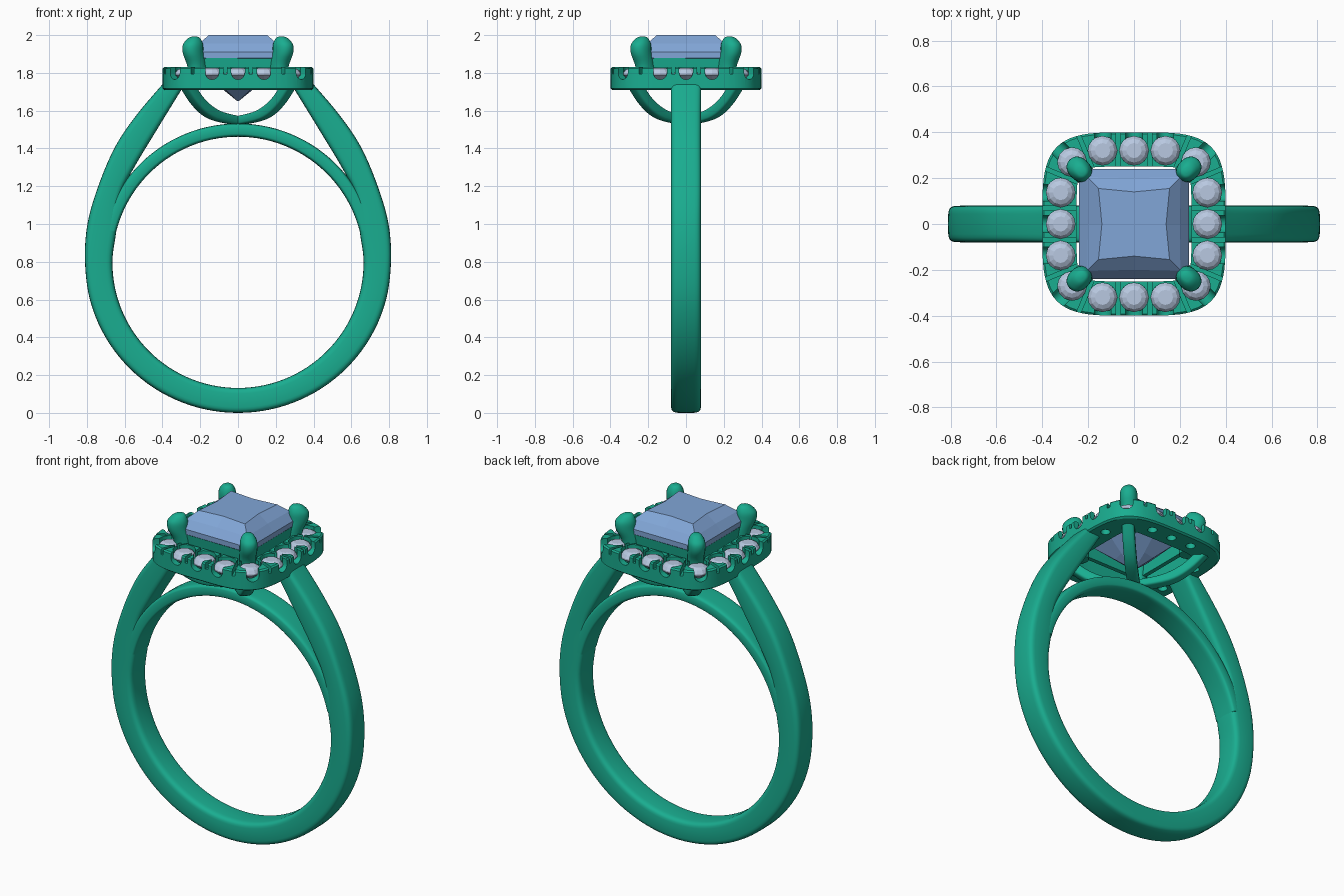
import bpy, bmesh
from math import sin, cos, pi, radians, copysign, sqrt
from mathutils import Vector, Matrix

if "Cube" in bpy.data.objects:
    bpy.data.objects.remove(bpy.data.objects["Cube"])


def material(name, rgb):
    m = bpy.data.materials.new(name)
    m.diffuse_color = (*rgb, 1)
    m.use_nodes = True
    m.node_tree.nodes["Principled BSDF"].inputs["Base Color"].default_value = m.diffuse_color
    return m


METAL = material("metal", (0.01, 0.42, 0.28))
BLUE = material("blue_gem", (0.22, 0.38, 0.68))
PALE = material("pale_gem", (0.48, 0.58, 0.75))


def loft(name, solids, mat, smooth=True, loop=False):
    """Skin each list of rings; cap the ends unless the rings form a loop."""
    bm = bmesh.new()
    for rings in solids:
        vs = [[bm.verts.new(p) for p in r] for r in rings]
        n = len(vs[0])
        for k in range(len(vs) if loop else len(vs) - 1):
            a, b = vs[k], vs[(k + 1) % len(vs)]
            for i in range(n):
                j = (i + 1) % n
                bm.faces.new((a[i], a[j], b[j], b[i]))
        if not loop:
            bm.faces.new(vs[0])
            bm.faces.new(vs[-1])
    bmesh.ops.remove_doubles(bm, verts=bm.verts, dist=1e-5)
    bmesh.ops.recalc_face_normals(bm, faces=bm.faces)
    me = bpy.data.meshes.new(name)
    bm.to_mesh(me)
    bm.free()
    ob = bpy.data.objects.new(name, me)
    bpy.context.collection.objects.link(ob)
    me.materials.append(mat)
    if smooth:
        shade(ob)
    return ob


def shade(ob):
    bpy.ops.object.select_all(action='DESELECT')
    ob.select_set(True)
    bpy.context.view_layer.objects.active = ob
    bpy.ops.object.shade_smooth_by_angle(angle=radians(32))


def spline(pts, steps=5):
    """Catmull-Rom curve through tuples of any length."""
    out = []
    for k in range(len(pts) - 1):
        p = [pts[max(0, min(len(pts) - 1, k + d))] for d in (-1, 0, 1, 2)]
        for s in range(steps):
            t = s / steps
            out.append(tuple(0.5 * (2*b + (c - a)*t + (2*a - 5*b + 4*c - d)*t*t
                                    + (3*b - a - 3*c + d)*t**3)
                             for a, b, c, d in zip(*p)))
    return out + [pts[-1]]


def band(stations, n=5, angle=0, sides=28):
    """Rings from (inner x, inner z, outer x, outer z, half width) stations."""
    rot = Matrix.Rotation(angle, 3, 'Z')
    rings = []
    for ix, iz, ox, oz, w in stations:
        ring = []
        for i in range(sides):
            a = 2 * pi * i / sides
            c = copysign(abs(cos(a)) ** (2 / n), cos(a))
            s = copysign(abs(sin(a)) ** (2 / n), sin(a))
            ring.append(rot @ Vector(((ix + ox)/2 + (ox - ix)/2*c, w*s,
                                      (iz + oz)/2 + (oz - iz)/2*c)))
        rings.append(ring)
    return rings


def cushion(r, n, z, count=96):
    out = []
    for i in range(count):
        a = 2 * pi * i / count
        k = r / (abs(cos(a))**n + abs(sin(a))**n) ** (1/n)
        out.append((k*cos(a), k*sin(a), z))
    return out


def circle(x, y, z, r, count=16):
    return [(x + r*cos(2*pi*i/count), y + r*sin(2*pi*i/count), z) for i in range(count)]


# Shank: round below, sweeping into cathedral arms above
CZ, R = 0.797, 0.665
half = []
for deg in range(-90, 1, 15):
    a = radians(deg)
    half.append((R*cos(a), CZ + R*sin(a), 0.81*cos(a), 0.8 + 0.8*sin(a), 0.08))
half += [(0.643, 0.97, 0.797, 1.0, 0.08), (0.622, 1.15, 0.74, 1.2, 0.08),
         (0.555, 1.29, 0.65, 1.41, 0.08), (0.435, 1.49, 0.535, 1.58, 0.08),
         (0.30, 1.71, 0.395, 1.745, 0.08)]
mirror = [(-a, b, -c, d, w) for a, b, c, d, w in half[:0:-1]]
loft("shank", [band(spline(mirror + half))], METAL)

# Thin bridge closing the finger hole
bridge = []
for i in range(49):
    a = radians(14 + 152 * i / 48)
    bridge.append((R*cos(a), CZ + R*sin(a), 0.735*cos(a), CZ + 0.735*sin(a), 0.079))
loft("finger_bridge", [band(bridge)], METAL)

# Curved basket arms and claw prongs on the four diagonals
q = sqrt(2)
arm = spline([(0, 1.57, 0, 1.522, 0.035), (0.11*q, 1.60, 0.14*q, 1.555, 0.035),
              (0.19*q, 1.66, 0.225*q, 1.625, 0.035), (0.245*q, 1.74, 0.295*q, 1.73, 0.035)])
claw = spline([(0.25, 1.73, 0.355, 1.73, 0.045), (0.25, 1.83, 0.36, 1.83, 0.045),
               (0.276, 1.90, 0.392, 1.90, 0.048), (0.28, 1.945, 0.395, 1.945, 0.047),
               (0.288, 1.972, 0.375, 1.972, 0.037), (0.30, 1.988, 0.353, 1.988, 0.023),
               (0.318, 1.993, 0.332, 1.993, 0.006)], 4)
diagonals = [radians(45 + 90*k) for k in range(4)]
loft("basket_arms", [band(arm, 4, a, 20) for a in diagonals], METAL)
loft("claw_prongs", [band(claw, 2.2, a, 20) for a in diagonals], METAL)

# Square gallery rail under the centre stone
loft("gallery_rail", [[cushion(r, 14, z) for r, z in
                       ((0.2, 1.76), (0.225, 1.76), (0.238, 1.88), (0.215, 1.88))]],
     METAL, loop=True)

# Halo plate
halo = loft("halo", [[cushion(r, n, z) for r, n, z in
                      ((0.25, 7, 1.71), (0.39, 4, 1.71), (0.4, 4, 1.718),
                       (0.4, 4, 1.822), (0.392, 4, 1.83), (0.25, 7, 1.83))]],
            METAL, smooth=False, loop=True)

# Halo stone positions, in order around the ring, with outward directions
side = [((0.32, y), (1, 0)) for y in (-0.137, 0, 0.137)] + [((0.27, 0.27), (1, 1))]
spots = []
for k in range(4):
    rot = Matrix.Rotation(k * pi / 2, 2)
    spots += [(rot @ Vector(p), (rot @ Vector(d)).normalized()) for p, d in side]


def slot(p, d, start, end, outline):
    """Extruded outline of (sideways, z) points along a flat direction."""
    t = Vector((-d.y, d.x))
    return [[(*(p + d*e + t*u), z) for u, z in outline] for e in (start, end)]


# Cutters: stone seats, U scallops at the rim, narrow splits between beads
seats = [[circle(p.x, p.y, z, r) for z, r in
          ((1.69, 0.026), (1.75, 0.028), (1.79, 0.063), (1.86, 0.063))] for p, d in spots]
u_shape = [(0.036*cos(a), 1.801 + 0.036*sin(a)) for a in
           [pi + pi*i/10 for i in range(11)]] + [(0.036, 1.86), (-0.036, 1.86)]
scallops = [slot(p, d, 0.03, 0.15, u_shape) for p, d in spots]
thin = [(-0.009, 1.795), (0.009, 1.795), (0.009, 1.86), (-0.009, 1.86)]
splits = []
for k, (p, d) in enumerate(spots):
    p2, d2 = spots[(k + 1) % len(spots)]
    m = (p + p2) / 2
    splits.append(slot(m, (d + d2).normalized(), -0.12, 0.12, thin))
for name, solids in (("seat", seats), ("scallop", scallops), ("split", splits)):
    cutter = loft(name + "_cutter", solids, METAL, smooth=False)
    cutter.hide_render = True
    mod = halo.modifiers.new(name, 'BOOLEAN')
    mod.object, mod.operation, mod.solver = cutter, 'DIFFERENCE', 'EXACT'
    bpy.context.view_layer.objects.active = halo
    bpy.ops.object.modifier_apply(modifier=name)
    bpy.data.objects.remove(cutter)
shade(halo)

# Round faceted halo stones
loft("halo_stones", [[circle(p.x, p.y, z, r, 12) for z, r in
                      ((1.742, 0.004), (1.788, 0.0645), (1.797, 0.0645),
                       (1.815, 0.052), (1.825, 0.033))] for p, d in spots],
     PALE, smooth=False)


# Square centre stone: corner and edge-middle points per level
def square(z, corner, middle):
    ring = []
    for k in range(4):
        rot = Matrix.Rotation(k * pi / 2, 3, 'Z')
        ring += [rot @ Vector((middle, 0, z)), rot @ Vector((corner, corner, z))]
    return ring


loft("centre_stone", [[square(1.65, 0.003, 0.003), square(1.72, 0.075, 0.09),
                       square(1.80, 0.16, 0.172), square(1.88, 0.24, 0.24),
                       square(1.91, 0.24, 0.24), square(1.955, 0.205, 0.20),
                       square(2.0, 0.155, 0.14)]], BLUE, smooth=False)
